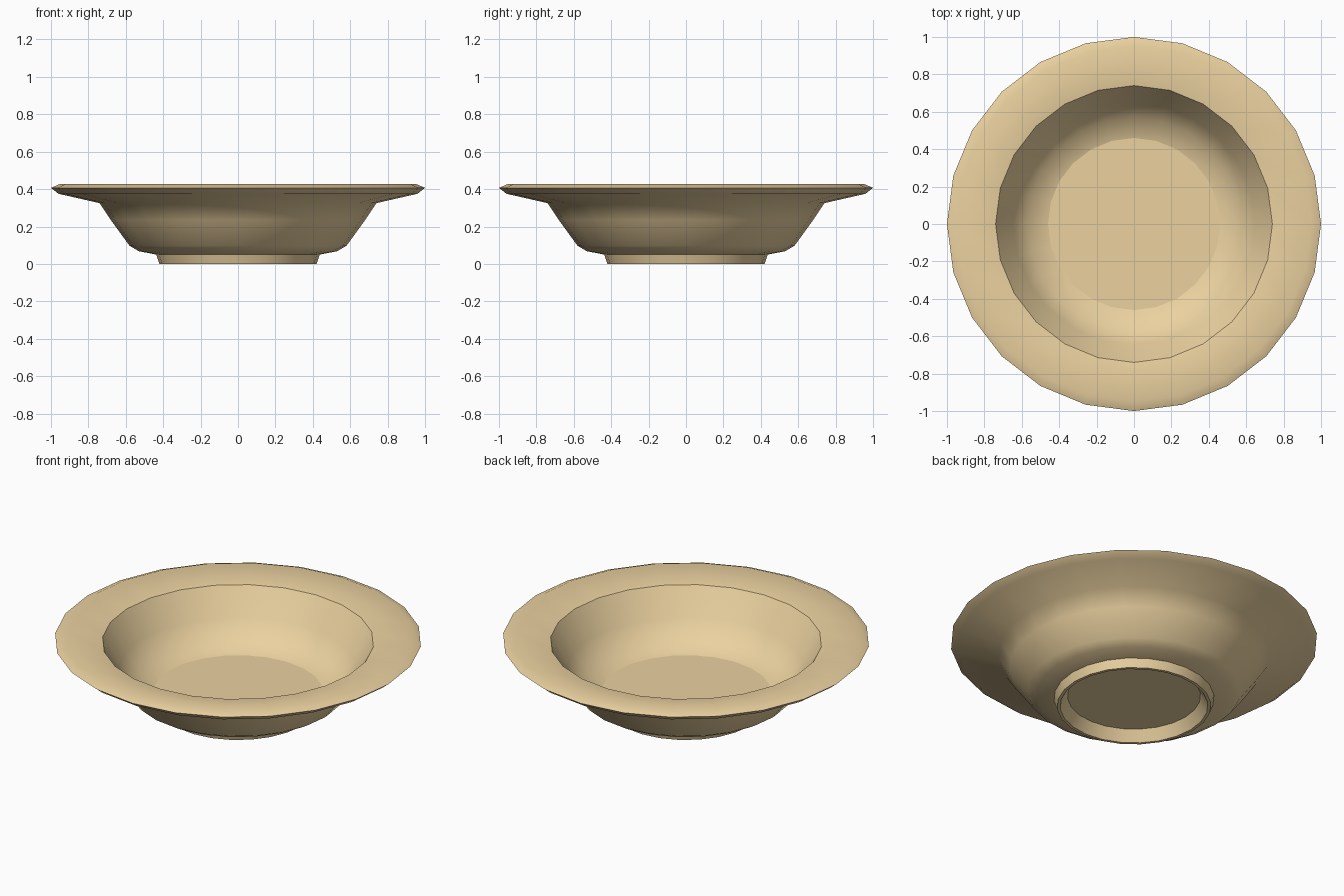
import bpy, bmesh
from math import cos, sin, pi, radians

if "Cube" in bpy.data.objects:
    bpy.data.objects.remove(bpy.data.objects["Cube"])

SIDES = 24

# Closed half-section (radius, height): underside centre, foot, body, rim, inside
profile = [
    (0.363, 0.063), (0.403, 0.0), (0.42, 0.0), (0.437, 0.05),
    (0.53, 0.068), (0.58, 0.097), (0.68, 0.235), (0.74, 0.325),
    (0.96, 0.375), (1.0, 0.407), (0.95, 0.428),
    (0.74, 0.395), (0.645, 0.24), (0.57, 0.135), (0.46, 0.10),
]

# Lathe the section into rings
bm = bmesh.new()
rings = []
for r, z in profile:
    rings.append([bm.verts.new((r * cos(2 * pi * i / SIDES), r * sin(2 * pi * i / SIDES), z))
                  for i in range(SIDES)])
for a, b in zip(rings, rings[1:]):
    for i in range(SIDES):
        j = (i + 1) % SIDES
        bm.faces.new((a[i], a[j], b[j], b[i]))

# Flat underside and flat inner floor
bm.faces.new(rings[0])
bm.faces.new(rings[-1])
bmesh.ops.recalc_face_normals(bm, faces=bm.faces)

mesh = bpy.data.meshes.new("bowl")
bm.to_mesh(mesh)
bm.free()
bowl = bpy.data.objects.new("bowl", mesh)
bpy.context.collection.objects.link(bowl)

# Tan glaze
mat = bpy.data.materials.new("tan_glaze")
mat.diffuse_color = (0.83, 0.64, 0.35, 1)
mat.use_nodes = True
mat.node_tree.nodes["Principled BSDF"].inputs["Base Color"].default_value = mat.diffuse_color
mesh.materials.append(mat)

# Smooth body with crisp rim, foot and floor
bpy.context.view_layer.objects.active = bowl
bowl.select_set(True)
bpy.ops.object.shade_smooth_by_angle(angle=radians(45))
for p in mesh.polygons:
    if len(p.vertices) == SIDES:
        p.use_smooth = False
